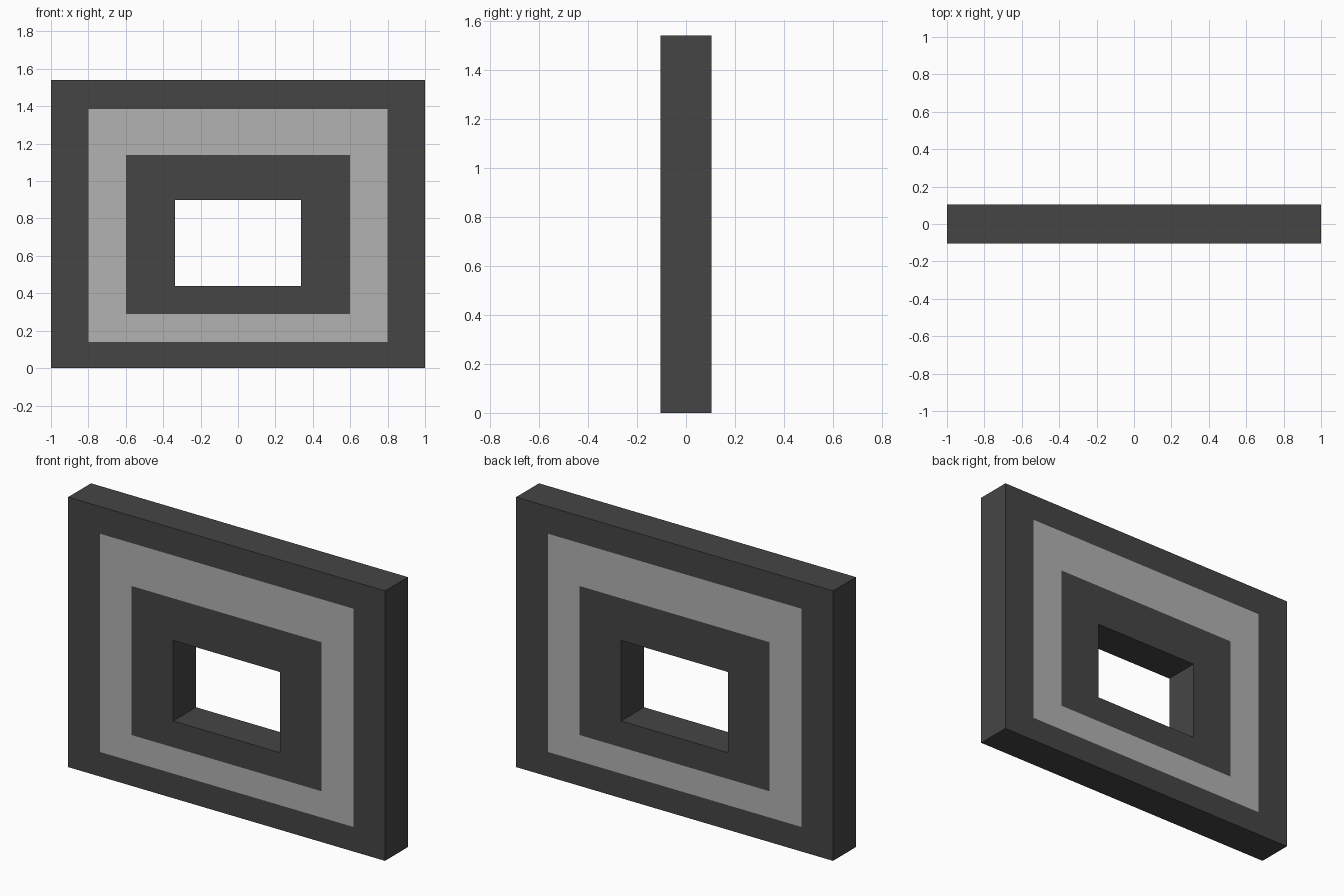
import bpy, bmesh

if "Cube" in bpy.data.objects:
    bpy.data.objects.remove(bpy.data.objects["Cube"])

HALF_DEPTH = 0.103

# Nested rectangles (half width, bottom, top), from outer edge to opening
RECTS = [(1.0, 0.0, 1.54), (0.8, 0.14, 1.385), (0.6, 0.29, 1.14), (0.337, 0.44, 0.9)]


def material(name, value):
    mat = bpy.data.materials.new(name)
    mat.diffuse_color = (value, value, value, 1)
    mat.use_nodes = True
    mat.node_tree.nodes["Principled BSDF"].inputs["Base Color"].default_value = mat.diffuse_color
    return mat


def rect_loop(bm, rect, y):
    w, low, high = rect
    return [bm.verts.new((x, y, z)) for x, z in ((-w, low), (w, low), (w, high), (-w, high))]


def bridge(bm, a, b, slot):
    for i in range(4):
        j = (i + 1) % 4
        bm.faces.new((a[i], a[j], b[j], b[i])).material_index = slot


bm = bmesh.new()
front = [rect_loop(bm, r, -HALF_DEPTH) for r in RECTS]
back = [rect_loop(bm, r, HALF_DEPTH) for r in RECTS]

# Flush bands on both faces: dark border, light band, dark inner border
for loops in (front, back):
    for i, slot in enumerate((0, 1, 0)):
        bridge(bm, loops[i], loops[i + 1], slot)

# Outer rim and walls of the opening
bridge(bm, front[0], back[0], 0)
bridge(bm, front[-1], back[-1], 0)
bmesh.ops.recalc_face_normals(bm, faces=bm.faces)

mesh = bpy.data.meshes.new("banded_frame")
bm.to_mesh(mesh)
bm.free()
mesh.materials.append(material("dark_grey", 0.06))
mesh.materials.append(material("light_grey", 0.445))
bpy.context.collection.objects.link(bpy.data.objects.new("banded_frame", mesh))
